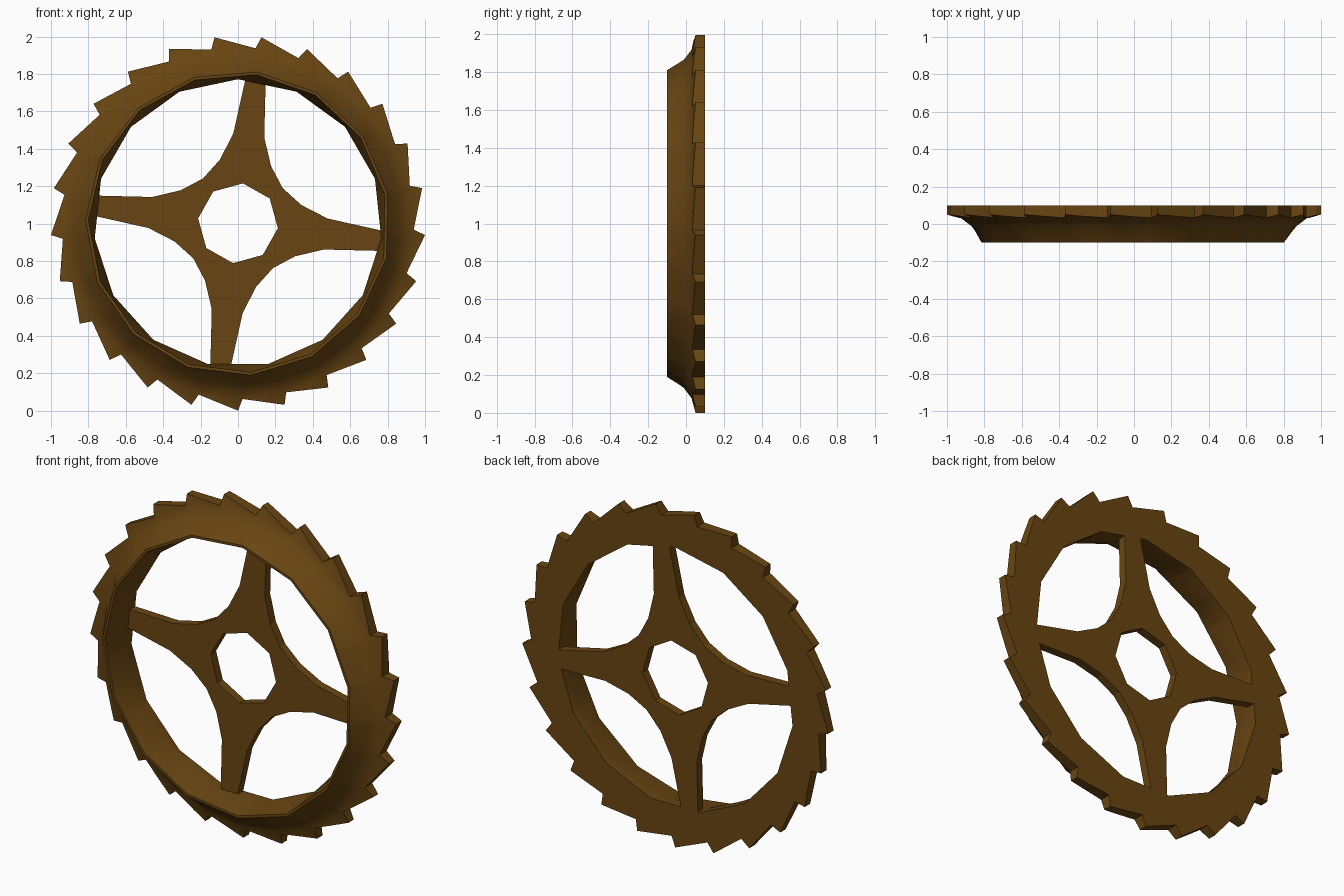
import bpy, bmesh, math

if "Cube" in bpy.data.objects:
    bpy.data.objects.remove(bpy.data.objects["Cube"])

CZ = 1.002      # wheel centre height
TIP = -90.0     # angle of one tooth tip
TEETH = 25

mat = bpy.data.materials.new("brown_metal")
mat.diffuse_color = (0.14, 0.06, 0.006, 1)
mat.use_nodes = True
mat.node_tree.nodes["Principled BSDF"].inputs["Base Color"].default_value = mat.diffuse_color


def radius_at(poly, a):
    """Radius of a closed polar polygon [(angle, r)] along angle a."""
    pts = sorted((p % 360, r) for p, r in poly)
    pts = [(pts[-1][0] - 360, pts[-1][1])] + pts + [(pts[0][0] + 360, pts[0][1])]
    for (a0, r0), (a1, r1) in zip(pts, pts[1:]):
        if a0 - 1e-6 <= a <= a1 + 1e-6:
            t0, t1, t = map(math.radians, (a0, a1, a))
            return r0 * r1 * math.sin(t1 - t0) / (
                r0 * math.sin(t - t0) + r1 * math.sin(t1 - t))


def ngon(n, r, phase):
    return [(phase + i * 360 / n, r) for i in range(n)]


def wheel_part(name, section):
    """Closed ring; section is a list of (polar polygon, depth or depth(r))."""
    angles = sorted({round(p % 360, 3) for poly, _ in section for p, _ in poly})
    bm = bmesh.new()
    loops = []
    for poly, y in section:
        loop = []
        for a in angles:
            r, t = radius_at(poly, a), math.radians(a)
            depth = y(r) if callable(y) else y
            loop.append(bm.verts.new((r * math.cos(t), depth, CZ + r * math.sin(t))))
        loops.append(loop)
    n = len(angles)
    for k, lo in enumerate(loops):
        nx = loops[(k + 1) % len(loops)]
        for i in range(n):
            j = (i + 1) % n
            bm.faces.new((lo[i], lo[j], nx[j], nx[i]))
    bmesh.ops.recalc_face_normals(bm, faces=bm.faces)
    me = bpy.data.meshes.new(name)
    bm.to_mesh(me)
    bm.free()
    me.materials.append(mat)
    ob = bpy.data.objects.new(name, me)
    bpy.context.collection.objects.link(ob)
    return ob


# Toothed rim: undercut ratchet teeth, conical front flange
teeth = []
for i in range(TEETH):
    a = TIP + i * 360 / TEETH
    teeth += [(a, 1.002), (a + 1.5, 0.94)]
opening = ngon(15, 0.77, 90)
lip = TIP + 12 * 14.4
rim = wheel_part("toothed_rim", [
    (opening, 0.1),
    (teeth, 0.1),
    (teeth, lambda r: 0.033 + (r - 0.94) * 0.28),
    (ngon(25, 0.925, TIP), 0.03),
    (ngon(25, 0.87, TIP), -0.012),
    (ngon(15, 0.815, lip), -0.1),
    (ngon(15, 0.80, lip), -0.1),
    (opening, 0.04),
])
bpy.context.view_layer.objects.active = rim
rim.select_set(True)
bpy.ops.object.shade_smooth_by_angle(angle=math.radians(30))

# Four flared spokes around an octagonal hub hole
outline = []
for q in range(4):
    mid = 38 + 90 * q
    for d, r in ((-41, 0.775), (-35, 0.48), (-22, 0.353), (0, 0.304),
                 (22, 0.353), (35, 0.48), (41, 0.775)):
        outline.append((mid + d, r))
hole = ngon(8, 0.215, 38)
wheel_part("spokes", [(hole, 0.1), (outline, 0.1), (outline, 0.05), (hole, 0.05)])
